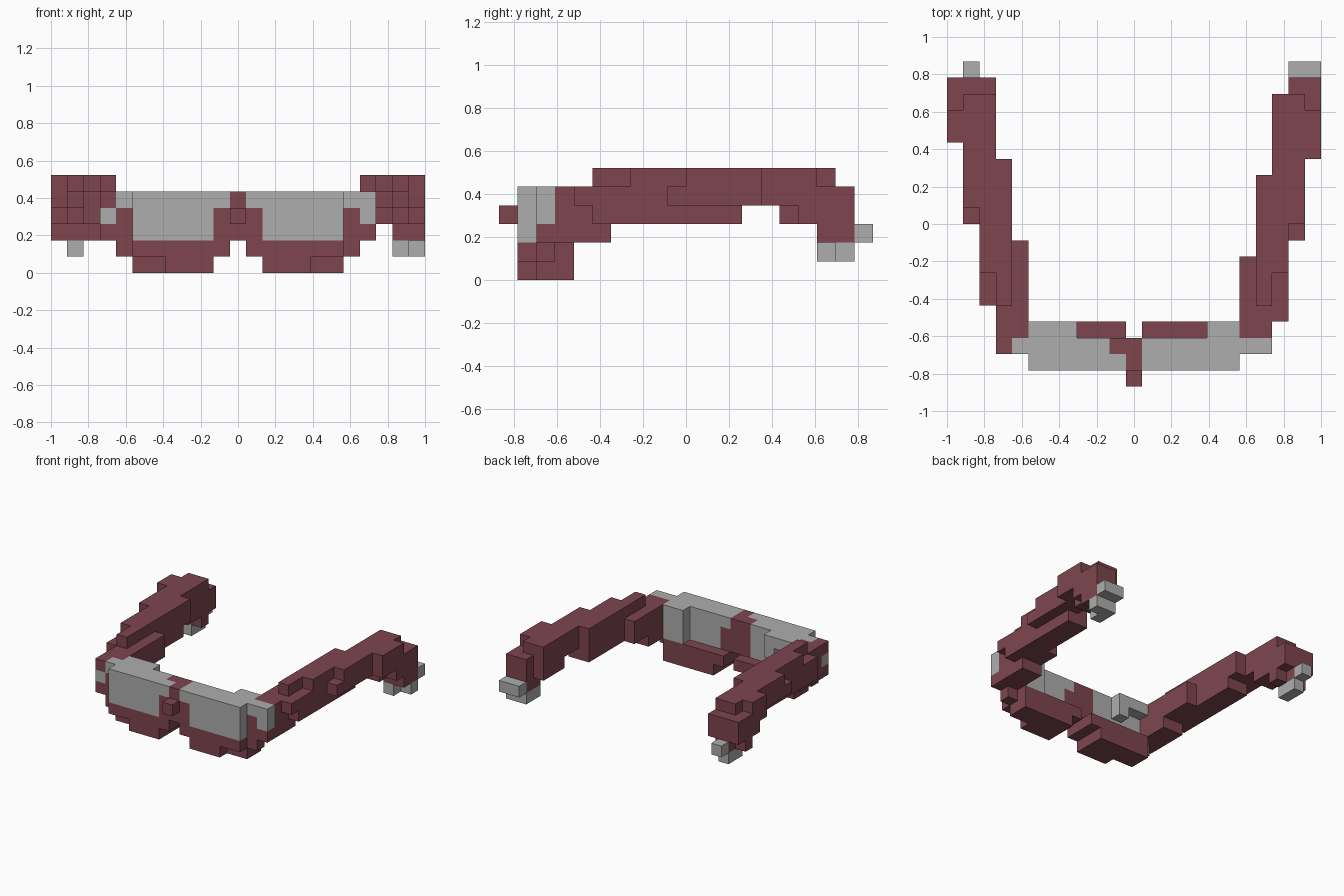
import bpy, bmesh
from mathutils import Vector

if "Cube" in bpy.data.objects:
    bpy.data.objects.remove(bpy.data.objects["Cube"])

U = 2 / 23                       # block size; grid is 23 x 20 x 6 blocks
ORIGIN = Vector((-1, -10 * U, 0))


def material(name, rgb):
    m = bpy.data.materials.new(name)
    m.use_nodes = True
    m.diffuse_color = (*rgb, 1)
    m.node_tree.nodes["Principled BSDF"].inputs["Base Color"].default_value = (*rgb, 1)
    return m


RED = material("dark red", (0.21, 0.060, 0.078))
GREY = material("light grey", (0.42, 0.42, 0.42))

cells = {}                       # block position -> part name
parts = {}                       # part name -> material


def fill(part, mat, *boxes):
    """Fill inclusive block ranges (x0, x1, y0, y1, z0, z1)."""
    parts[part] = mat
    for x0, x1, y0, y1, z0, z1 in boxes:
        for x in range(x0, x1 + 1):
            for y in range(y0, y1 + 1):
                for z in range(z0, z1 + 1):
                    cells[x, y, z] = part


# Lenses: thick slabs with raised inner ends
fill("right_lens", GREY, (5, 10, 1, 1, 2, 4), (5, 9, 2, 2, 2, 4),
     (5, 7, 3, 3, 4, 4), (7, 7, 3, 3, 3, 3))
fill("left_lens", GREY, (12, 17, 1, 1, 2, 4), (12, 17, 2, 2, 2, 4),
     (16, 17, 3, 3, 2, 4))

# Lower rims, stepped at the bottom
fill("right_rim", RED, (5, 10, 1, 3, 1, 1), (7, 9, 1, 3, 0, 0),
     (5, 6, 2, 3, 0, 0), (4, 4, 2, 2, 1, 3))
fill("left_rim", RED, (12, 17, 1, 3, 1, 1), (13, 15, 1, 3, 0, 0),
     (16, 17, 2, 3, 0, 0), (18, 18, 2, 2, 1, 3), (19, 19, 2, 2, 2, 2))

# Nose bridge and pads
fill("nose_bridge", RED, (11, 11, 1, 2, 2, 4), (11, 11, 0, 0, 3, 3),
     (10, 10, 1, 2, 2, 3), (12, 12, 1, 2, 2, 3), (10, 10, 2, 2, 4, 4))

# Temples: slanting outward toward the back, hooked down at the ear
fill("right_temple", RED,
     (4, 4, 3, 5, 2, 2), (4, 4, 3, 8, 3, 4),
     (3, 3, 2, 5, 2, 2), (3, 3, 3, 12, 3, 3), (3, 3, 2, 13, 4, 4), (3, 3, 5, 13, 5, 5),
     (2, 2, 5, 12, 3, 3), (2, 2, 5, 18, 4, 4), (2, 2, 7, 17, 5, 5),
     (2, 2, 15, 18, 3, 3), (2, 2, 17, 17, 2, 2),
     (1, 1, 10, 18, 4, 4), (1, 1, 11, 17, 5, 5), (1, 1, 15, 18, 3, 3), (1, 1, 17, 18, 2, 2),
     (0, 0, 15, 16, 5, 5), (0, 0, 15, 18, 4, 4), (0, 0, 16, 18, 3, 3), (0, 0, 17, 17, 2, 2))
fill("left_temple", RED,
     (18, 18, 3, 5, 2, 2), (18, 18, 3, 7, 3, 4),
     (19, 19, 3, 5, 2, 2), (19, 19, 3, 12, 3, 4), (19, 19, 5, 12, 5, 5),
     (20, 20, 5, 12, 3, 3), (20, 20, 4, 17, 4, 4), (20, 20, 7, 17, 5, 5),
     (20, 20, 15, 17, 3, 3),
     (21, 21, 9, 18, 4, 4), (21, 21, 10, 17, 5, 5), (21, 21, 15, 18, 3, 3),
     (21, 21, 17, 18, 2, 2),
     (22, 22, 14, 16, 5, 5), (22, 22, 14, 18, 4, 4), (22, 22, 16, 18, 3, 3),
     (22, 22, 17, 18, 2, 2))

# Grey hinge corners and ear tips
fill("right_hinge", GREY, (4, 4, 2, 2, 4, 4), (3, 3, 2, 2, 3, 3))
fill("left_hinge", GREY, (18, 19, 2, 2, 4, 4), (19, 19, 2, 2, 3, 3))
fill("right_ear_tip", GREY, (1, 1, 19, 19, 2, 2), (1, 1, 17, 18, 1, 1))
fill("left_ear_tip", GREY, (21, 22, 19, 19, 2, 2), (21, 21, 17, 18, 1, 1), (22, 22, 18, 18, 1, 1))


def build(part, mat):
    """Make the exposed block faces of one part."""
    bm = bmesh.new()
    for cell in [c for c, p in cells.items() if p == part]:
        for axis in range(3):
            for side in (0, 1):
                other = list(cell)
                other[axis] += 2 * side - 1
                if tuple(other) in cells:
                    continue
                a, b = (axis + 1) % 3, (axis + 2) % 3
                ring = []
                for da, db in ((0, 0), (1, 0), (1, 1), (0, 1)):
                    p = Vector(cell)
                    p[axis] += side
                    p[a] += da
                    p[b] += db
                    ring.append(bm.verts.new(ORIGIN + p * U))
                bm.faces.new(ring if side else ring[::-1])
    bmesh.ops.remove_doubles(bm, verts=bm.verts, dist=0.001)
    bmesh.ops.dissolve_limit(bm, angle_limit=0.01, verts=bm.verts, edges=bm.edges)
    mesh = bpy.data.meshes.new(part)
    bm.to_mesh(mesh)
    bm.free()
    mesh.materials.append(mat)
    bpy.context.collection.objects.link(bpy.data.objects.new(part, mesh))


for name, mat in parts.items():
    build(name, mat)
